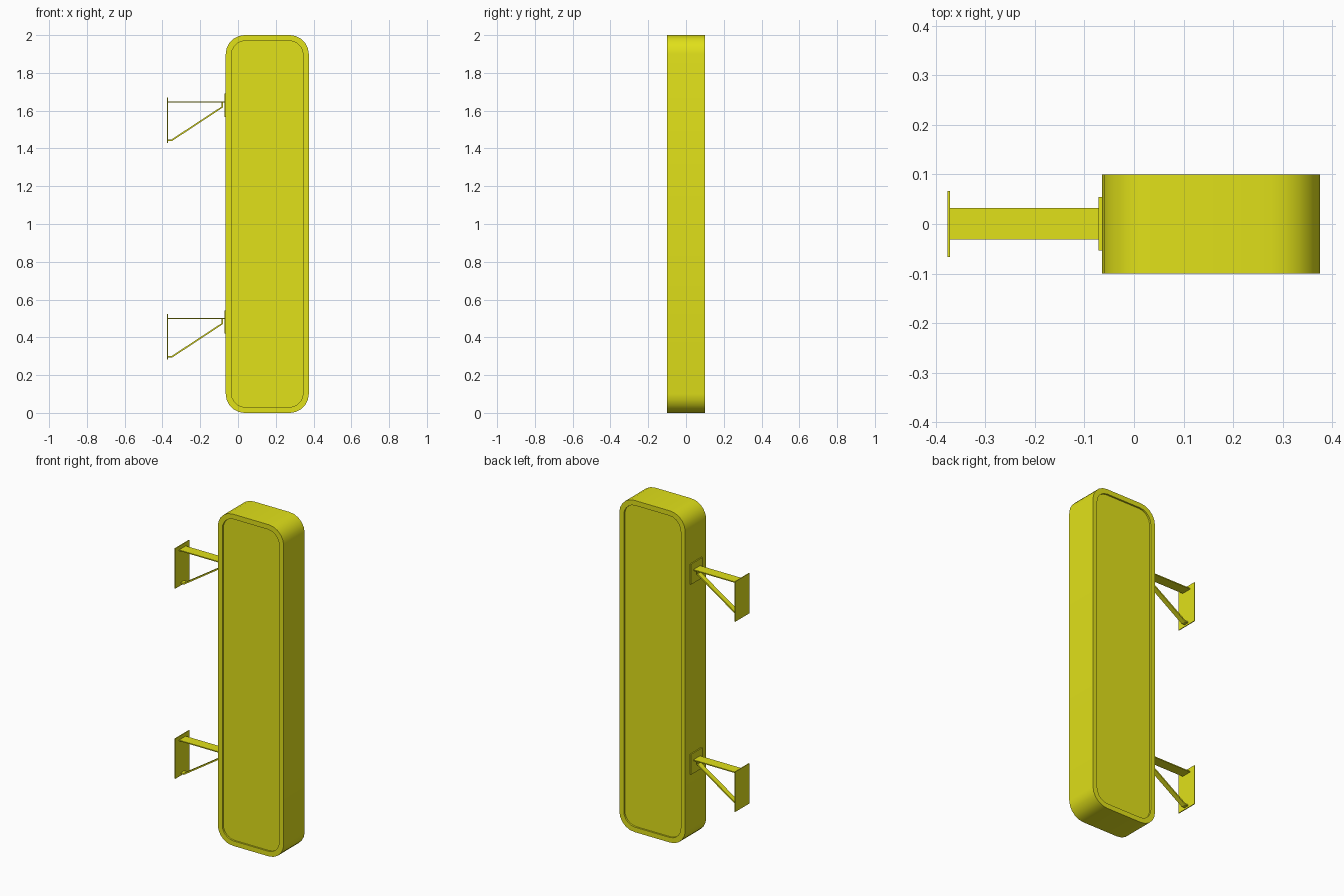
import bpy, bmesh, math

if "Cube" in bpy.data.objects:
    bpy.data.objects.remove(bpy.data.objects["Cube"])

mat = bpy.data.materials.new("yellow_paint")
mat.diffuse_color = (0.75, 0.75, 0.01, 1)
mat.use_nodes = True
mat.node_tree.nodes["Principled BSDF"].inputs["Base Color"].default_value = mat.diffuse_color


def finish(name, bm, smooth=False):
    bmesh.ops.recalc_face_normals(bm, faces=bm.faces)
    me = bpy.data.meshes.new(name)
    bm.to_mesh(me)
    bm.free()
    ob = bpy.data.objects.new(name, me)
    bpy.context.collection.objects.link(ob)
    me.materials.append(mat)
    if smooth:
        bpy.ops.object.select_all(action='DESELECT')
        ob.select_set(True)
        bpy.context.view_layer.objects.active = ob
        bpy.ops.object.shade_smooth_by_angle(angle=math.radians(35))
    return ob


def rounded(x0, x1, z0, z1, r, seg=5):
    pts = []
    for cx, cz, a in ((x1 - r, z1 - r, 0), (x0 + r, z1 - r, 90),
                      (x0 + r, z0 + r, 180), (x1 - r, z0 + r, 270)):
        for i in range(seg + 1):
            t = math.radians(a + 90 * i / seg)
            pts.append((cx + r * math.cos(t), cz + r * math.sin(t)))
    return pts


def box(name, x, y, z):
    bm = bmesh.new()
    bmesh.ops.create_cube(bm, size=1)
    for v in bm.verts:
        v.co = [a[0] + (c + 0.5) * (a[1] - a[0]) for c, a in zip(v.co, (x, y, z))]
    return finish(name, bm)


def extrude_profile(name, pts, y0, y1):
    bm = bmesh.new()
    a = [bm.verts.new((x, y0, z)) for x, z in pts]
    b = [bm.verts.new((x, y1, z)) for x, z in pts]
    n = len(pts)
    bm.faces.new(a)
    bm.faces.new(b[::-1])
    for i in range(n):
        j = (i + 1) % n
        bm.faces.new((a[i], a[j], b[j], b[i]))
    return finish(name, bm)


# Sign case: rounded body with a rim and a recessed panel on both faces
outer = rounded(-0.065, 0.375, 0, 2, 0.1)
inner = rounded(-0.035, 0.345, 0.03, 1.97, 0.075)
bm = bmesh.new()
loops = [[bm.verts.new((x, y, z)) for x, z in pts] for pts, y in
         ((inner, -0.09), (inner, -0.1), (outer, -0.1),
          (outer, 0.1), (inner, 0.1), (inner, 0.09))]
for a, b in zip(loops, loops[1:]):
    for i in range(len(a)):
        j = (i + 1) % len(a)
        bm.faces.new((a[i], a[j], b[j], b[i]))
bm.faces.new(loops[0])
bm.faces.new(loops[-1])
finish("sign_case", bm, True)

# Two wall brackets; z is the top of the arm
for tag, z in (("lower", 0.502), ("upper", 1.649)):
    box(tag + "_wall_plate", (-0.376, -0.371), (-0.067, 0.067), (z - 0.22, z + 0.022))
    box(tag + "_sign_plate", (-0.072, -0.064), (-0.053, 0.054), (z - 0.082, z + 0.041))
    box(tag + "_arm", (-0.372, -0.071), (-0.031, 0.032), (z - 0.006, z))
    # Bent strap strut with a foot on the wall plate and a tab under the arm
    strut = [(-0.372, z - 0.210), (-0.350, z - 0.210), (-0.080, z - 0.032),
             (-0.080, z - 0.005), (-0.088, z - 0.005), (-0.088, z - 0.028),
             (-0.353, z - 0.202), (-0.372, z - 0.202)]
    extrude_profile(tag + "_strut", strut, -0.015, 0.015)
